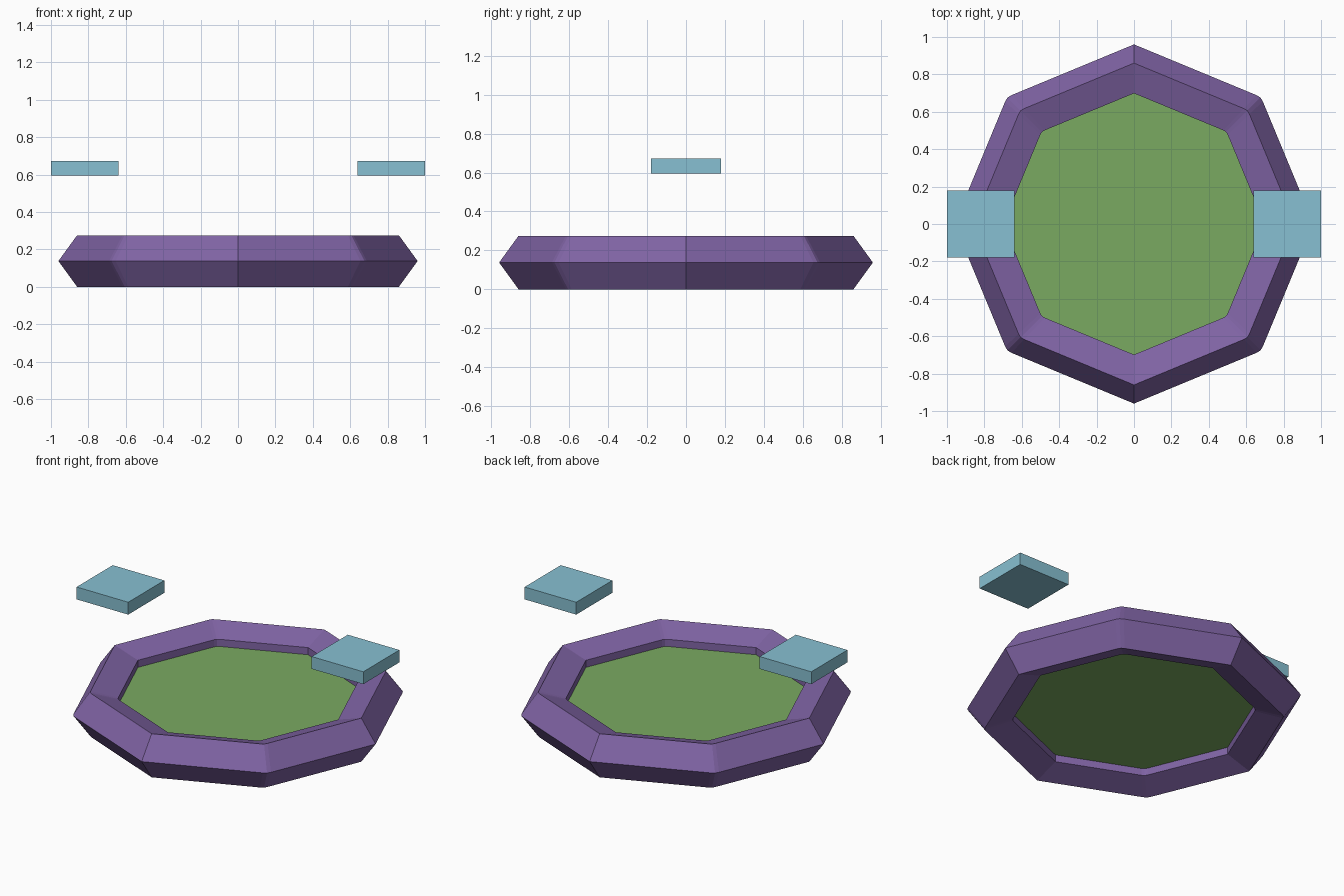
import bpy, bmesh
from math import cos, sin, tau, radians
from mathutils import Vector

if "Cube" in bpy.data.objects:
    bpy.data.objects.remove(bpy.data.objects["Cube"], do_unlink=True)


def make_material(name, colour):
    mat = bpy.data.materials.new(name)
    mat.use_nodes = True
    mat.diffuse_color = (*colour, 1)
    mat.node_tree.nodes["Principled BSDF"].inputs["Base Color"].default_value = (*colour, 1)
    return mat


purple = make_material("purple", (0.216, 0.127, 0.376))
green = make_material("green", (0.195, 0.402, 0.120))
blue = make_material("light blue", (0.242, 0.527, 0.645))

MID_Z = 0.1375       # height of the ring's centre line


def octagon_path():
    """Unit octagon with sharp corners on the axes and softened diagonal corners."""
    points = []
    for i in range(8):
        prev, here, following = (Vector((cos(tau * k / 8), sin(tau * k / 8))) for k in (i - 1, i, i + 1))
        if i % 2:
            points += [here.lerp(prev, 0.035), here * 0.996, here.lerp(following, 0.035)]
        else:
            points.append(here)
    return points


def finish(bm, name, mat):
    bmesh.ops.recalc_face_normals(bm, faces=bm.faces)
    mesh = bpy.data.meshes.new(name)
    bm.to_mesh(mesh)
    bm.free()
    mesh.materials.append(mat)
    obj = bpy.data.objects.new(name, mesh)
    bpy.context.collection.objects.link(obj)
    return obj


def loft(name, profile, mat, closed):
    """Sweep a (radius, height) profile round the octagon; cap the ends if open."""
    bm = bmesh.new()
    path = octagon_path()
    rings = [[bm.verts.new((p.x * r, p.y * r, z)) for p in path] for r, z in profile]
    n = len(path)
    pairs = list(zip(rings, rings[1:]))
    if closed:
        pairs.append((rings[-1], rings[0]))
    else:
        bm.faces.new(rings[0])
        bm.faces.new(rings[-1])
    for a, b in pairs:
        for i in range(n):
            j = (i + 1) % n
            bm.faces.new((a[i], a[j], b[j], b[i]))
    return finish(bm, name, mat)


# Octagonal rim with a five-sided section
MAJOR, MINOR = 0.8156, 0.1446
section = [(MAJOR + MINOR * cos(radians(a)), MID_Z + MINOR * sin(radians(a)))
           for a in range(0, 360, 72)]
loft("rim", section, purple, closed=True)

# Thick floor panel set inside the rim
loft("floor_panel", [(0.72, MID_Z - 0.04), (0.72, MID_Z + 0.04)], green, closed=False)

# Two floating blocks above the sides
for name, side in (("left_block", 1), ("right_block", -1)):
    bm = bmesh.new()
    bmesh.ops.create_cube(bm, size=1)
    bmesh.ops.scale(bm, vec=(0.36, 0.36, 0.078), verts=bm.verts)
    bmesh.ops.translate(bm, vec=(side * 0.82, 0, 0.634), verts=bm.verts)
    finish(bm, name, blue)
